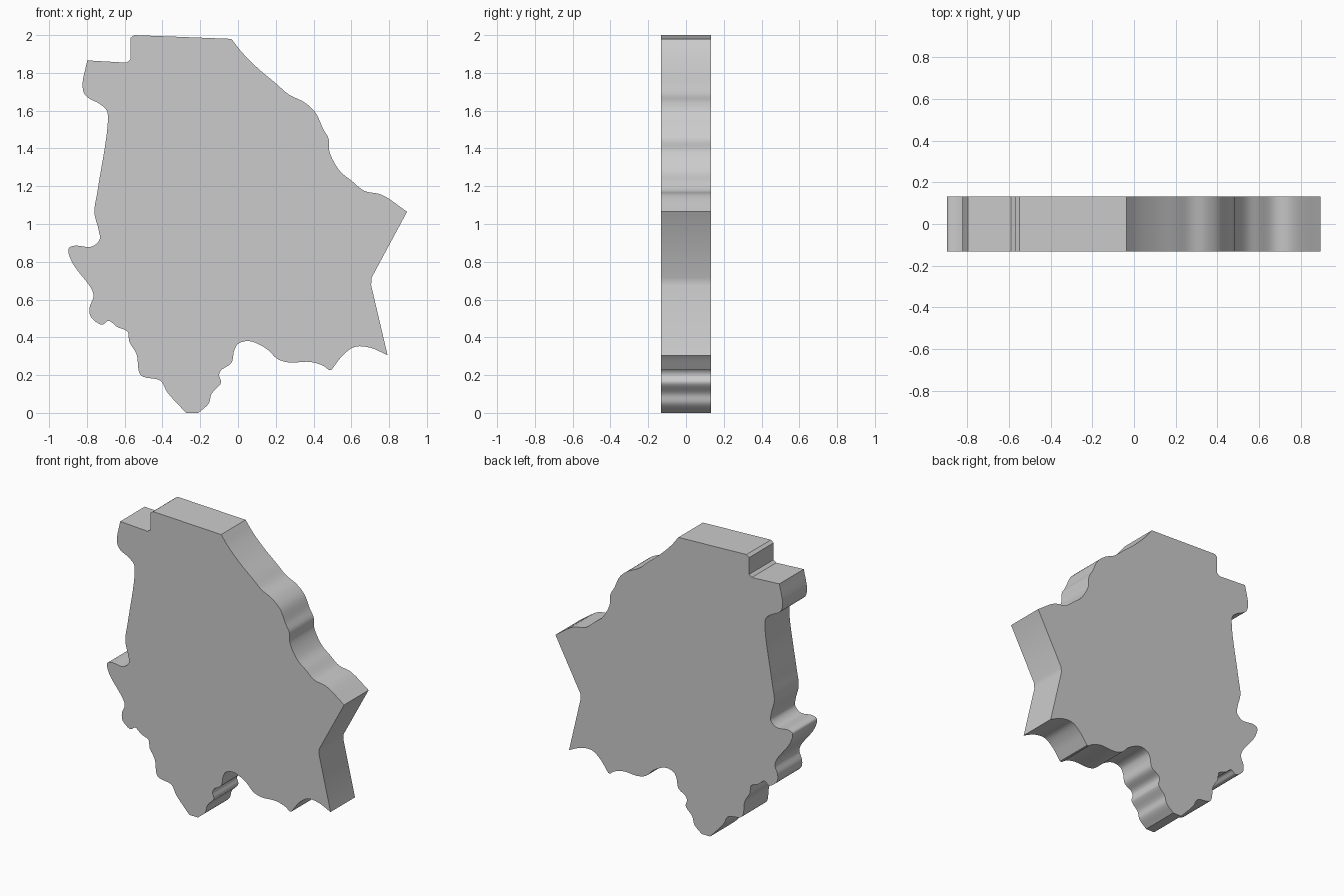
import bpy, bmesh, math
from mathutils import Vector

if "Cube" in bpy.data.objects:
    bpy.data.objects.remove(bpy.data.objects["Cube"])

HALF_DEPTH = 0.132
STEPS = 6

# Outline clockwise from the top left; each chain is a smooth run between sharp corners
chains = [
    # top edge
    [(-0.57, 1.985), (-0.55, 2.0)],
    # upper right edge
    [(-0.035, 1.98), (0.02, 1.91), (0.11, 1.82), (0.20, 1.745), (0.27, 1.685), (0.35, 1.645),
     (0.41, 1.59), (0.45, 1.505), (0.48, 1.45), (0.485, 1.38), (0.54, 1.28), (0.60, 1.23),
     (0.67, 1.175), (0.76, 1.155), (0.895, 1.065)],
    # right notch
    [(0.707, 0.715), (0.705, 0.675)],
    # lower right edge
    [(0.792, 0.305), (0.70, 0.345), (0.62, 0.35), (0.56, 0.31), (0.495, 0.228)],
    [(0.48, 0.228), (0.45, 0.25), (0.38, 0.27), (0.27, 0.267), (0.21, 0.285), (0.15, 0.34),
     (0.06, 0.38), (0.0, 0.365), (-0.02, 0.33), (-0.035, 0.265), (-0.09, 0.225),
     (-0.10, 0.20), (-0.09, 0.16), (-0.14, 0.10), (-0.155, 0.05), (-0.21, 0.0)],
    # lower left edge
    [(-0.275, 0.0), (-0.375, 0.11), (-0.41, 0.17), (-0.515, 0.20), (-0.537, 0.31),
     (-0.575, 0.376), (-0.585, 0.43), (-0.64, 0.455), (-0.685, 0.488), (-0.72, 0.467),
     (-0.78, 0.51), (-0.785, 0.56), (-0.765, 0.615), (-0.775, 0.655), (-0.88, 0.80),
     (-0.897, 0.87), (-0.865, 0.885), (-0.775, 0.88), (-0.733, 0.917), (-0.738, 0.97)],
    # left edge, continuing upward
    [(-0.76, 1.06), (-0.743, 1.18), (-0.69, 1.526), (-0.695, 1.60), (-0.728, 1.633),
     (-0.807, 1.68), (-0.823, 1.733), (-0.798, 1.866)],
    # top left step
    [(-0.59, 1.854), (-0.57, 1.87)],
]
# the two left runs form one smooth run
chains[5:7] = [chains[5] + chains[6]]


def smooth_run(points):
    """Centripetal Catmull-Rom curve through the points."""
    p = [Vector(q) for q in points]
    if len(p) < 3:
        return p
    p = [2 * p[0] - p[1]] + p + [2 * p[-1] - p[-2]]
    out = []
    for i in range(1, len(p) - 2):
        a, b, c, d = p[i - 1:i + 3]
        t1 = math.sqrt((b - a).length)
        t2 = t1 + math.sqrt((c - b).length)
        t3 = t2 + math.sqrt((d - c).length)
        for k in range(STEPS):
            t = t1 + (t2 - t1) * k / STEPS
            ab = a.lerp(b, t / t1)
            bc = b.lerp(c, (t - t1) / (t2 - t1))
            cd = c.lerp(d, (t - t2) / (t3 - t2))
            out.append(ab.lerp(bc, t / t2).lerp(bc.lerp(cd, (t - t1) / (t3 - t1)), (t - t1) / (t2 - t1)))
    return out + [p[-2]]


# Plate: fill the outline and extrude it through the depth
bm = bmesh.new()
outline = [q for chain in chains for q in smooth_run(chain)]
face = bm.faces.new([bm.verts.new((q.x, -HALF_DEPTH, max(q.y, 0.0))) for q in outline])
back = bmesh.ops.extrude_face_region(bm, geom=[face], use_keep_orig=True)["geom"]
bmesh.ops.translate(bm, vec=(0, 2 * HALF_DEPTH, 0),
                    verts=[g for g in back if isinstance(g, bmesh.types.BMVert)])
bmesh.ops.recalc_face_normals(bm, faces=bm.faces)
mesh = bpy.data.meshes.new("outline_plate")
bm.to_mesh(mesh)
bm.free()

plate = bpy.data.objects.new("outline_plate", mesh)
bpy.context.collection.objects.link(plate)
bpy.context.view_layer.objects.active = plate
plate.select_set(True)
bpy.ops.object.shade_smooth_by_angle(angle=math.radians(30))
